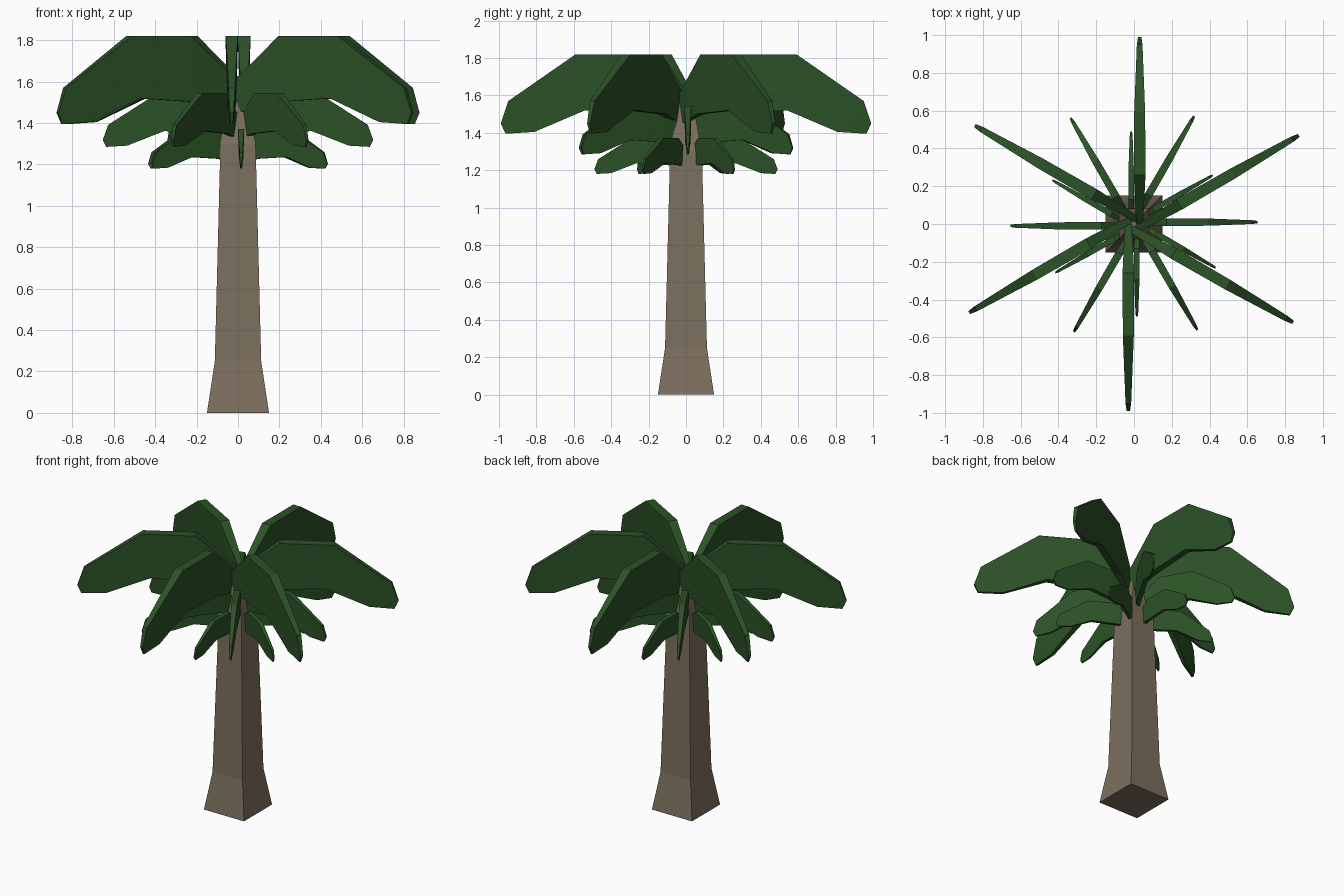
import bpy, bmesh
from math import radians
from mathutils import Matrix

if "Cube" in bpy.data.objects:
    bpy.data.objects.remove(bpy.data.objects["Cube"])


def material(name, rgb):
    m = bpy.data.materials.new(name)
    m.diffuse_color = (*rgb, 1)
    m.use_nodes = True
    m.node_tree.nodes["Principled BSDF"].inputs["Base Color"].default_value = m.diffuse_color
    return m


def loft(name, rings, mat, matrix=None):
    """Bridge a list of four-point rings into a closed solid."""
    bm = bmesh.new()
    vs = [[bm.verts.new(p) for p in ring] for ring in rings]
    for a, b in zip(vs, vs[1:]):
        for i in range(4):
            j = (i + 1) % 4
            bm.faces.new((a[i], a[j], b[j], b[i]))
    bm.faces.new(vs[0][::-1])
    bm.faces.new(vs[-1])
    bmesh.ops.recalc_face_normals(bm, faces=bm.faces)
    if matrix:
        bm.transform(matrix)
    me = bpy.data.meshes.new(name)
    bm.to_mesh(me)
    bm.free()
    me.materials.append(mat)
    ob = bpy.data.objects.new(name, me)
    bpy.context.collection.objects.link(ob)
    return ob


bark = material("bark", (0.20, 0.16, 0.11))
green = material("leaf_green", (0.025, 0.085, 0.02))

# Square trunk: flared foot, slim shaft, tapered crown (half width, height)
trunk = [(0.15, 0), (0.112, 0.25), (0.085, 1.30), (0.03, 1.60)]
loft("trunk", [[(-w, -w, z), (w, -w, z), (w, w, z), (-w, w, z)]
               for w, z in trunk], bark)

# Upright leaf blade: top radius, top z, bottom radius, bottom z, half width
blade = [(0.00, 1.60, 0.03, 1.45, 0.018),
         (0.26, 1.82, 0.20, 1.50, 0.031),
         (0.59, 1.82, 0.54, 1.52, 0.029),
         (0.95, 1.57, 0.81, 1.405, 0.015),
         (0.99, 1.45, 0.965, 1.395, 0.009)]

# Tiers: radial scale, lowest z, height scale, first angle, sideways offset
tiers = [("upper_leaf", 1.0, 1.395, 1.0, 30, 0.03),
         ("middle_leaf", 0.66, 1.285, 0.61, 0, -0.01),
         ("lower_leaf", 0.495, 1.18, 0.45, 30, -0.015)]

for name, s, z0, h, start, off in tiers:
    rings = []
    for rt, zt, rb, zb, w in blade:
        t, b = z0 + (zt - 1.395) * h, z0 + (zb - 1.395) * h
        w *= s
        rings.append([(rt * s, -off - w, t), (rt * s, -off + w, t),
                      (rb * s, -off + w * 0.7, b), (rb * s, -off - w * 0.7, b)])
    for k in range(6):
        loft(f"{name}_{k + 1}", rings, green,
             Matrix.Rotation(radians(start + 60 * k), 4, 'Z'))
